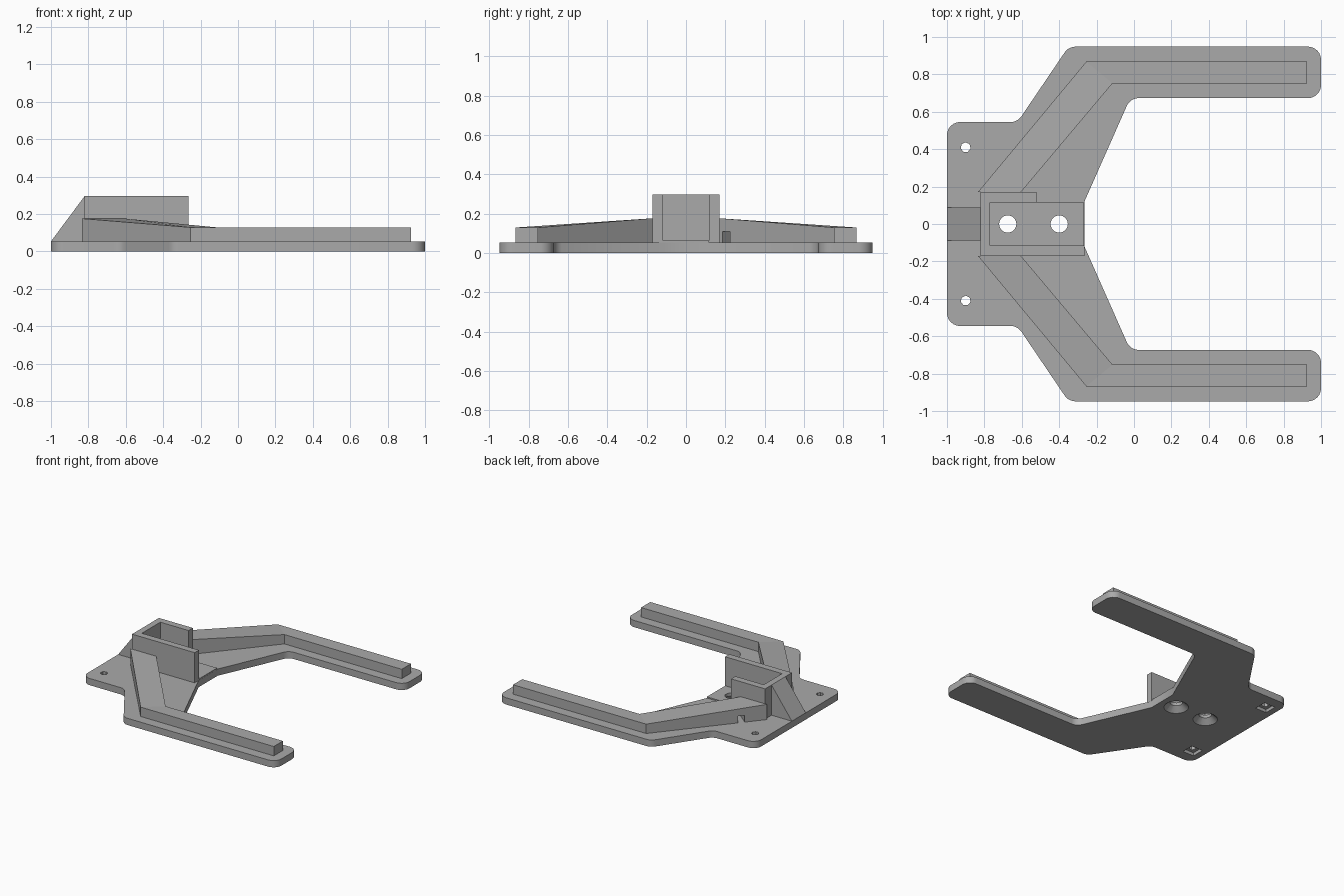
import bpy, bmesh, math
from mathutils import Vector

cube = bpy.data.objects.get("Cube")
if cube:
    bpy.data.objects.remove(cube, do_unlink=True)

grey = bpy.data.materials.new("light_grey")
grey.use_nodes = True
COL = (0.4, 0.4, 0.4, 1)
grey.diffuse_color = COL
grey.node_tree.nodes["Principled BSDF"].inputs["Base Color"].default_value = COL

T = 0.054       # plate thickness
FLOOR = 0.064   # raised floor inside the socket
TOP = 0.296     # socket height


def finish(name, bm):
    bmesh.ops.recalc_face_normals(bm, faces=bm.faces)
    me = bpy.data.meshes.new(name)
    bm.to_mesh(me)
    bm.free()
    me.materials.append(grey)
    ob = bpy.data.objects.new(name, me)
    bpy.context.collection.objects.link(ob)
    return ob


def prism(name, pts, z0, z1):
    """Extrude a plan outline; z1 is one height or one height per point."""
    n = len(pts)
    tops = z1 if isinstance(z1, list) else [z1] * n
    bm = bmesh.new()
    low = [bm.verts.new((x, y, z0)) for x, y in pts]
    high = [bm.verts.new((x, y, z)) for (x, y), z in zip(pts, tops)]
    bm.faces.new(low)
    if isinstance(z1, list):
        # split the sloped top at the bend
        bm.faces.new([high[i] for i in (0, 1, 4, 5)])
        bm.faces.new([high[i] for i in (1, 2, 3, 4)])
    else:
        bm.faces.new(high)
    for i in range(n):
        j = (i + 1) % n
        bm.faces.new((low[i], low[j], high[j], high[i]))
    return finish(name, bm)


def rect(x0, x1, y0, y1):
    return [(x0, y0), (x1, y0), (x1, y1), (x0, y1)]


def cone(name, x, y, z0, z1, r0, r1, sides):
    bm = bmesh.new()
    bmesh.ops.create_cone(bm, cap_ends=True, segments=sides,
                          radius1=r0, radius2=r1, depth=z1 - z0)
    bmesh.ops.translate(bm, verts=bm.verts, vec=(x, y, (z0 + z1) / 2))
    return finish(name, bm)


def cut(ob, cutters):
    for c in cutters:
        c.hide_render = True
        m = ob.modifiers.new("cut", 'BOOLEAN')
        m.operation, m.solver, m.object = 'DIFFERENCE', 'EXACT', c
        bpy.context.view_layer.objects.active = ob
        bpy.ops.object.modifier_apply(modifier=m.name)
        bpy.data.objects.remove(c, do_unlink=True)


def rounded(corners, steps=8):
    """Replace each (x, y, radius) corner with a fillet arc."""
    out = []
    for i, (x, y, r) in enumerate(corners):
        p = Vector((x, y))
        if not r:
            out.append((x, y))
            continue
        a = (Vector(corners[i - 1][:2]) - p).normalized()
        b = (Vector(corners[(i + 1) % len(corners)][:2]) - p).normalized()
        half = a.angle(b) / 2
        centre = p + (a + b).normalized() * r / math.sin(half)
        start = p + a * r / math.tan(half) - centre
        end = p + b * r / math.tan(half) - centre
        for k in range(steps + 1):
            d = start.lerp(end, k / steps).normalized() * r
            out.append(tuple(centre + d))
    return out


# Forked base plate with rounded corners
R = 0.07
side = [(-1, 0.545, R), (-0.623, 0.545, R), (-0.35, 0.948, R), (1, 0.948, R),
        (1, 0.673, R), (-0.02, 0.673, R), (-0.265, 0.12, 0)]
outline = side + [(x, -y, r) for x, y, r in reversed(side)]
plate = prism("base_plate", rounded(outline), 0, T)

# Socket floor
floor = prism("socket_floor", rect(-0.79, -0.266, -0.116, 0.116), T - 0.01, FLOOR)

# Countersunk screw holes, and corner holes with square nut recesses
for x in (-0.675, -0.4):
    for ob in (plate, floor):
        cut(ob, [cone("screw_hole", x, 0, -0.1, 0.1, 0.046, 0.046, 24)])
    cut(plate, [cone("countersink", x, 0, -0.004, 0.04, 0.094, 0.045, 24)])
for s in (-1, 1):
    cut(plate, [cone("corner_hole", -0.9, s * 0.41, -0.1, 0.1, 0.027, 0.027, 7),
                prism("nut_recess", rect(-0.95, -0.85, s * 0.41 - 0.05, s * 0.41 + 0.05),
                      -0.05, 0.025)])

# Ribs that climb towards the socket
for s, name in ((-1, "right_rib"), (1, "left_rib")):
    pts = [(0.925, 0.868), (-0.255, 0.868), (-0.835, 0.17),
           (-0.605, 0.17), (-0.115, 0.752), (0.925, 0.752)]
    tops = [0.129, 0.129, 0.176, 0.176, 0.129, 0.129]
    rib = prism(name, [(x, s * y) for x, y in pts], T - 0.003, tops)
    if s > 0:
        # Cable slot straight through the left rib
        along = Vector((0.64, 0.768)) * 0.026
        across = Vector((-0.768, 0.64)) * 0.16
        c = Vector((-0.645, 0.262))
        quad = [c + along + across, c - along + across,
                c - along - across, c + along - across]
        cut(rib, [prism("cable_slot", [tuple(q) for q in quad], 0, 0.109)])

# Socket walls, the back one shorter than the front one
prism("socket_walls",
      [(-0.265, -0.17), (-0.265, -0.116), (-0.77, -0.116), (-0.77, 0.116),
       (-0.52, 0.116), (-0.52, 0.17), (-0.82, 0.17), (-0.82, -0.17)], T - 0.003, TOP)

# Sloped gusset behind the socket
bm = bmesh.new()
ends = [[bm.verts.new((x, y, z)) for x, z in
         ((-1, T - 0.003), (-0.815, T - 0.003), (-0.815, TOP), (-0.82, TOP), (-1, T))]
        for y in (-0.088, 0.088)]
for e in ends:
    bm.faces.new(e)
for i in range(5):
    j = (i + 1) % 5
    bm.faces.new((ends[0][i], ends[0][j], ends[1][j], ends[1][i]))
finish("gusset", bm)

# Smooth the fillets and holes, keep real edges sharp
bpy.ops.object.select_all(action='DESELECT')
plate.select_set(True)
bpy.context.view_layer.objects.active = plate
bpy.ops.object.shade_smooth_by_angle(angle=math.radians(30))
